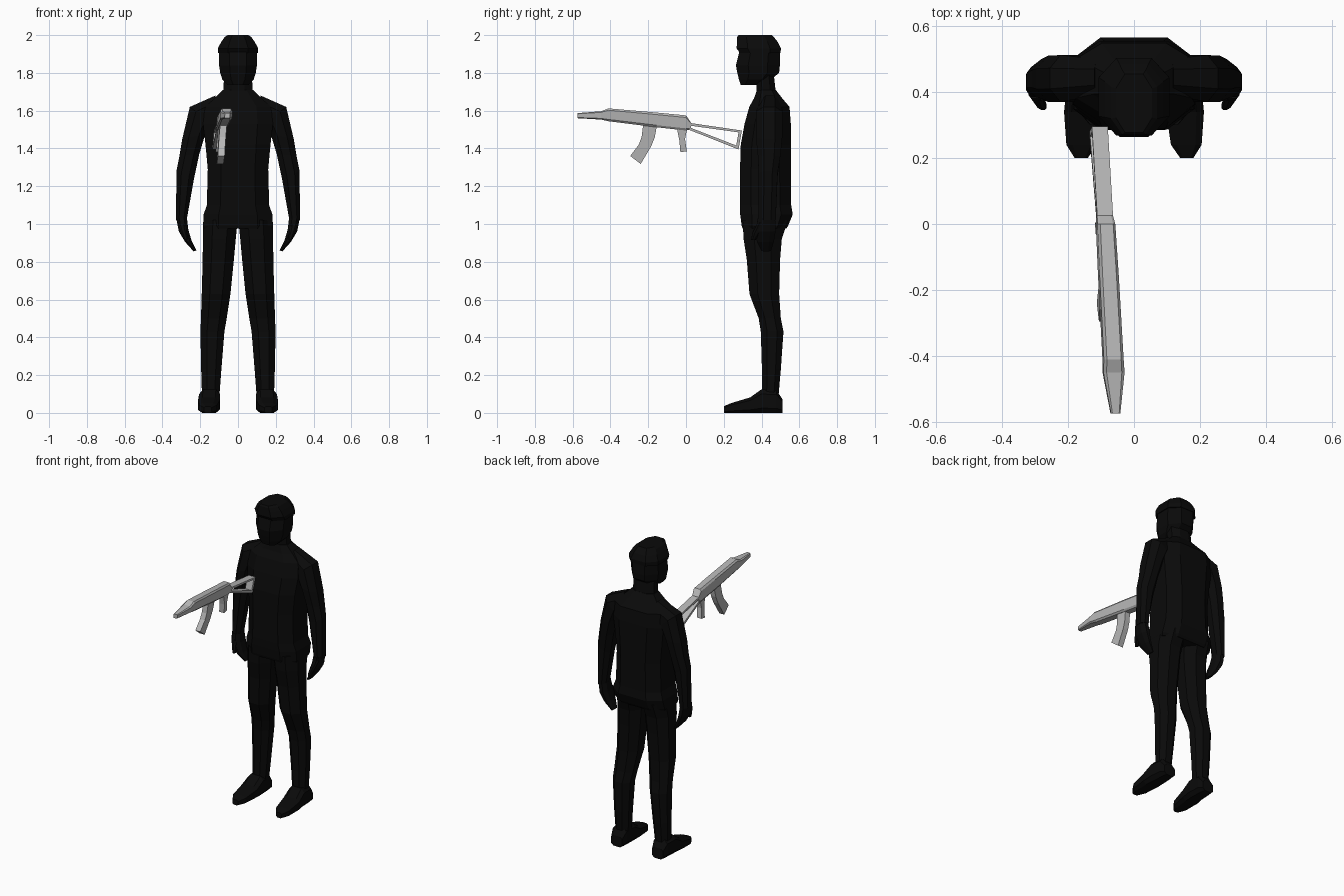
import bpy, bmesh
from mathutils import Vector


def material(name, v):
    m = bpy.data.materials.new(name)
    m.diffuse_color = (v, v, v, 1)
    return m


BLACK = material("black cloth", 0.003)
GREY = material("light grey metal", 0.48)


def octagon(c, u, v, cut):
    """Chamfered rectangle around c with half vectors u and v."""
    k = 1 - 2 * cut
    pts = [(1, k), (k, 1), (-k, 1), (-1, k), (-1, -k), (-k, -1), (k, -1), (1, -k)]
    return [c + u * a + v * b for a, b in pts]


def ring_up(xi, zi, xo, zo, y0, y1, cut=0.28):
    """Cross-section of an upright limb; inner and outer side may differ in height."""
    a, b = Vector((xi, 0, zi)), Vector((xo, 0, zo))
    c = (a + b) / 2
    c.y = (y0 + y1) / 2
    return octagon(c, (b - a) / 2, Vector((0, (y1 - y0) / 2, 0)), cut)


def ring_fwd(y, x0, x1, z0, z1, cut=0.2):
    """Cross-section of a part running along y."""
    return octagon(Vector(((x0 + x1) / 2, y, (z0 + z1) / 2)),
                   Vector(((x1 - x0) / 2, 0, 0)), Vector((0, 0, (z1 - z0) / 2)), cut)


def finish(name, bm, mat, mirror=False):
    bmesh.ops.recalc_face_normals(bm, faces=bm.faces)
    me = bpy.data.meshes.new(name)
    bm.to_mesh(me)
    bm.free()
    me.materials.append(mat)
    ob = bpy.data.objects.new(name, me)
    bpy.context.collection.objects.link(ob)
    if mirror:
        ob.modifiers.new("Mirror", 'MIRROR')
    return ob


def loft(name, rings, mat=BLACK, mirror=False, warp=None):
    bm = bmesh.new()
    rows = [[bm.verts.new(warp(p) if warp else p) for p in r] for r in rings]
    for a, b in zip(rows, rows[1:]):
        n = len(a)
        for i in range(n):
            bm.faces.new((a[i], a[(i + 1) % n], b[(i + 1) % n], b[i]))
    bm.faces.new(rows[0])
    bm.faces.new(rows[-1])
    return finish(name, bm, mat, mirror)


def body(name, rows, cut=0.28):
    """Symmetric upright part from (z, half width, front y, back y) rows."""
    return loft(name, [ring_up(-w, z, w, z, y0, y1, cut) for z, w, y0, y1 in rows])


# Head, cap and neck
body("head", [(1.735, .055, .29, .37), (1.765, .083, .28, .45), (1.80, .094, .272, .493),
              (1.84, .10, .264, .497), (1.92, .10, .284, .497)])
body("cap", [(1.905, .106, .285, .50), (1.93, .107, .268, .503), (1.965, .088, .27, .485),
             (1.99, .07, .271, .465), (2.0, .055, .278, .455)], 0.25)
body("neck", [(1.66, .085, .375, .50), (1.70, .076, .375, .475), (1.79, .075, .37, .465)])

# Torso with jacket hem
body("torso", [(.975, .178, .30, .53), (.99, .185, .295, .54), (1.05, .182, .287, .565),
               (1.10, .165, .285, .557), (1.29, .16, .286, .555), (1.42, .172, .29, .555),
               (1.53, .185, .31, .555), (1.62, .175, .335, .548), (1.665, .125, .36, .51),
               (1.71, .08, .376, .475)], 0.22)

# Arms and hands
loft("arm", [ring_up(*r) for r in [
    (.10, 1.56, .12, 1.68, .39, .50), (.14, 1.53, .255, 1.62, .37, .512),
    (.172, 1.48, .295, 1.45, .37, .51), (.205, 1.37, .31, 1.36, .38, .50),
    (.233, 1.24, .326, 1.28, .385, .485), (.272, 1.02, .328, 1.02, .385, .475)]], mirror=True)
loft("hand", [ring_up(*r) for r in [
    (.27, 1.03, .327, 1.03, .38, .472), (.263, .97, .313, .96, .37, .475),
    (.245, .91, .28, .905, .375, .465), (.22, .86, .235, .855, .40, .45)]], mirror=True)
loft("thumb", [ring_up(*r) for r in [
    (.28, 1.01, .32, 1.01, .38, .42), (.272, .96, .30, .95, .352, .392),
    (.265, .92, .285, .915, .345, .37)]], mirror=True)

# Legs
loft("leg", [ring_up(xi, z, xo, z, y0, y1) for z, xi, xo, y0, y1 in [
    (1.02, .002, .183, .30, .54), (.92, .012, .186, .305, .507), (.81, .022, .187, .322, .498),
    (.63, .04, .192, .336, .493), (.50, .06, .196, .385, .502), (.43, .072, .199, .396, .516),
    (.23, .088, .195, .402, .502), (.07, .10, .19, .402, .488)]], mirror=True)

# Shoes
loft("shoe", [ring_fwd(*r) for r in [
    (.20, .14, .18, 0, .035), (.24, .112, .205, 0, .052), (.34, .097, .212, 0, .082),
    (.40, .095, .206, 0, .125), (.48, .10, .20, 0, .12), (.512, .11, .19, 0, .07)]], mirror=True)


# Rifle: built straight, then yawed and rolled a little
def aim(p):
    return Vector((p[0] - .084 - .046 * p[1] + .09 * (p[2] - 1.56), p[1], p[2]))


def plate(name, profile, hw):
    """Side profile of (y, z) points with half width hw."""
    loft(name, [[Vector((s * hw, y, z)) for y, z in profile] for s in (-1, 1)], GREY, warp=aim)


loft("rifle_body", [ring_fwd(y, -w, w, z0, z1, 0.14) for y, w, z0, z1 in [
    (-.575, .014, 1.56, 1.587), (-.45, .032, 1.553, 1.597), (-.41, .03, 1.544, 1.612),
    (-.155, .029, 1.512, 1.59), (0, .027, 1.495, 1.575), (.026, .024, 1.502, 1.537)]],
     GREY, warp=aim)
plate("magazine", [(-.225, 1.54), (-.153, 1.53), (-.165, 1.46), (-.185, 1.41), (-.24, 1.318),
                   (-.295, 1.36), (-.25, 1.42), (-.235, 1.46)], .018)
plate("pistol_grip", [(-.05, 1.515), (.008, 1.515), (-.005, 1.45), (.004, 1.385),
                      (-.03, 1.38), (-.035, 1.44)], .018)
plate("stock_upper_bar", [(.02, 1.535), (.295, 1.495), (.293, 1.483), (.02, 1.521)], .024)
plate("stock_lower_bar", [(.018, 1.512), (.28, 1.41), (.277, 1.395), (.018, 1.498)], .024)
plate("stock_butt", [(.28, 1.494), (.296, 1.495), (.278, 1.395), (.263, 1.402)], .024)
